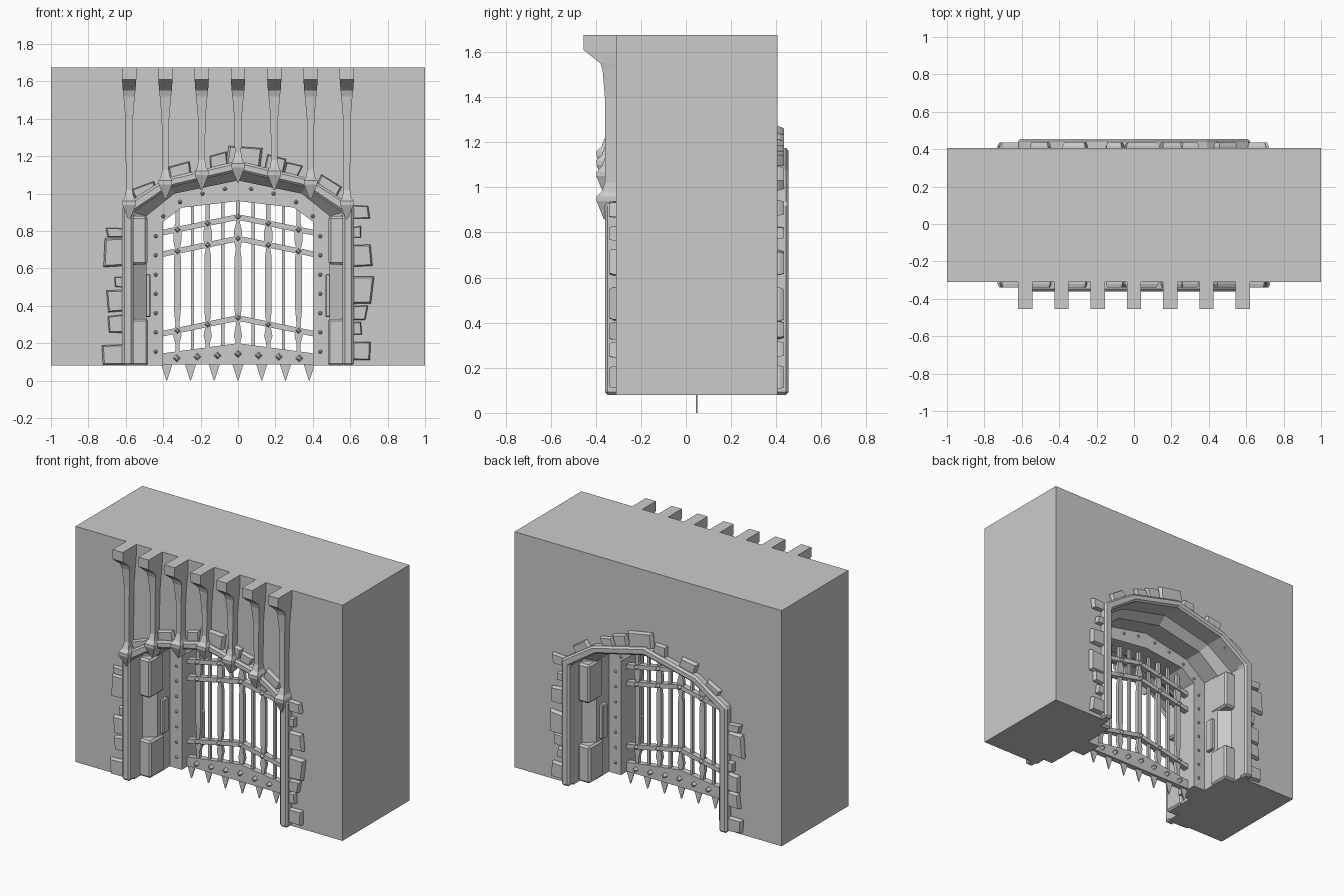
import bpy, bmesh, math, random
from mathutils import Vector

random.seed(4)
if "Cube" in bpy.data.objects:
    bpy.data.objects.remove(bpy.data.objects["Cube"])

stone = bpy.data.materials.new("grey_stone")
stone.use_nodes = True
GREY = (0.6, 0.6, 0.6, 1)
stone.diffuse_color = GREY
stone.node_tree.nodes["Principled BSDF"].inputs["Base Color"].default_value = GREY

FLOOR, TOP = 0.08, 1.675
FRONT, BACK = -0.31, 0.405
MID = (FRONT + BACK) / 2


def loft(name, rings):
    """Skin a row of equal-length closed rings and cap both ends."""
    bm = bmesh.new()
    rows = [[bm.verts.new(p) for p in ring] for ring in rings]
    n = len(rows[0])
    for a, b in zip(rows, rows[1:]):
        for i in range(n):
            j = (i + 1) % n
            bm.faces.new((a[i], a[j], b[j], b[i]))
    bm.faces.new(rows[0])
    bm.faces.new(rows[-1])
    bmesh.ops.recalc_face_normals(bm, faces=bm.faces)
    mesh = bpy.data.meshes.new(name)
    bm.to_mesh(mesh)
    bm.free()
    mesh.materials.append(stone)
    obj = bpy.data.objects.new(name, mesh)
    bpy.context.collection.objects.link(obj)
    return obj


def prism(name, outline, y0, y1):
    """Extrude an x-z outline along y."""
    return loft(name, [[(x, y, z) for x, z in outline] for y in (y0, y1)])


def box(name, x0, x1, y0, y1, z0, z1):
    return prism(name, [(x0, z0), (x1, z0), (x1, z1), (x0, z1)], y0, y1)


def bevel(obj, width):
    mod = obj.modifiers.new("bevel", "BEVEL")
    mod.width = width
    mod.segments = 1
    return obj


def flip(y):
    return 2 * MID - y


def arch(half, spring, shoulder_x, shoulder_z, apex):
    """Pointed low-poly arch from the left foot to the right foot."""
    right = [(half, FLOOR), (half, spring), (shoulder_x, shoulder_z)]
    return [(-x, z) for x, z in right] + [(0, apex)] + right[::-1]


def band(name, sections):
    """Arch-shaped band from (y, outer arch, inner arch) sections."""
    return loft(name, [[(x, y, z) for x, z in outer + inner[::-1]]
                       for y, outer, inner in sections])


outer = arch(0.62, 0.93, 0.39, 1.08, 1.175)
middle = arch(0.56, 0.90, 0.36, 1.035, 1.12)
lining = arch(0.49, 0.88, 0.34, 1.0, 1.07)
inner = arch(0.40, 0.85, 0.30, 0.925, 0.96)

# Wall block with the arched passage
prism("wall", [(-1, FLOOR), (-1, TOP), (1, TOP), (1, FLOOR)] + middle[::-1], FRONT, BACK)

# Stepped passage lining and the riveted gate frame
band("passage_lining", [(-0.22, outer, middle), (-0.16, outer, lining),
                        (flip(-0.16), outer, lining), (flip(-0.22), outer, middle)])
band("gate_frame", [(-0.03, middle, inner), (flip(-0.03), middle, inner)])


def stud(name, x, y, z, radius, height, sides, side):
    """Low faceted stud pointing along y."""
    rings = []
    for r, dy in ((radius, 0), (radius * 0.4, height)):
        rings.append([(x + r * math.cos(math.tau * k / sides), y + side * dy,
                       z + r * math.sin(math.tau * k / sides)) for k in range(sides)])
    loft(name, rings)


def side_stones(direction, rows):
    """Outlines of the rough blocks beside the arch."""
    for z0, z1, x in rows:
        yield [(direction * 0.58, z0), (direction * x, z0), (direction * x, z1),
               (direction * 0.58, z1)]


def tilted(cx, cz, w, h, degrees):
    """Outline of a rough block lying on the arch."""
    a = math.radians(degrees)
    return [(cx + u * w * math.cos(a) - v * h * math.sin(a),
             cz + u * w * math.sin(a) + v * h * math.cos(a))
            for u, v in ((-0.5, -0.5), (0.5, -0.5), (0.5, 0.5), (-0.5, 0.5))]


blocks = list(side_stones(-1, [(0.09, 0.19, 0.72), (0.26, 0.35, 0.69), (0.37, 0.48, 0.7),
                               (0.5, 0.56, 0.66), (0.61, 0.76, 0.72), (0.77, 0.82, 0.7)]))
blocks += side_stones(1, [(0.11, 0.21, 0.71), (0.25, 0.31, 0.66), (0.33, 0.4, 0.69),
                          (0.41, 0.55, 0.72), (0.61, 0.72, 0.71), (0.77, 0.82, 0.66),
                          (0.87, 0.94, 0.7)])
blocks += [tilted(*t) for t in [(-0.49, 1.01, 0.12, 0.08, 25), (-0.31, 1.11, 0.12, 0.1, 15),
                                (-0.1, 1.17, 0.1, 0.08, 10), (0.04, 1.2, 0.18, 0.1, -8),
                                (0.19, 1.15, 0.1, 0.09, -14), (0.29, 1.12, 0.08, 0.07, -18),
                                (0.48, 1.03, 0.12, 0.08, -32)]]

# Parts that repeat on the front and the back
for label, place, side in (("front", lambda y: y, -1), ("back", flip, 1)):
    bevel(band(label + "_arch_trim", [(place(-0.36), outer, middle),
                                      (place(-0.28), outer, middle)]), 0.012)
    for outline in blocks:
        rough = [Vector((x + random.uniform(-0.01, 0.01), z + random.uniform(-0.008, 0.008)))
                 for x, z in outline]
        centre = sum(rough, Vector((0, 0))) / 4
        small = [p.lerp(centre, 0.12) for p in rough]
        loft(label + "_edge_stone", [[(p.x, place(y), p.y) for p in ring] for ring, y in
                                     ((rough, -0.3), (rough, -0.322), (small, -0.34))])

    # Jamb blocks and side plates
    for s in (-1, 1):
        for name, x, z0, z1 in (("jamb_base", 0.48, FLOOR, 0.33), ("jamb_cap", 0.485, 0.62, 0.88)):
            bevel(box(label + "_" + name, s * x, s * 0.57, place(-0.25), place(-0.1), z0, z1), 0.012)
        bevel(box(label + "_jamb_plate", s * 0.467, s * 0.5, place(-0.13), place(-0.07),
                  0.34, 0.57), 0.006)

    # Frame rivets
    face = place(-0.03)
    spots = [(0.44, 0.155 + 0.103 * k) for k in range(7)]
    spots += [(0.4, 0.88), (0.31, 0.955), (0.19, 1.0), (0.07, 1.025)]
    for x, z in spots:
        for s in (-1, 1):
            stud(label + "_frame_rivet", s * x, face, z, 0.011, 0.01, 6, side)

# Ribs with corbel heads and pointed feet
trim_heights = (1.06, 1.02, 0.97, 0.86)
for k in range(-3, 4):
    x, tip = k * 0.194, trim_heights[abs(k)]
    profile = [(TOP, 0.038, -0.455), (1.61, 0.038, -0.455), (1.55, 0.034, -0.38),
               (1.52, 0.03, -0.37), (1.4, 0.02, -0.36), (tip + 0.16, 0.017, -0.36),
               (tip + 0.12, 0.024, -0.375), (tip + 0.1, 0.036, -0.397),
               (tip + 0.08, 0.036, -0.397), (tip, 0.004, -0.365)]
    loft("corbel_rib", [[(x - h, -0.3, z), (x + h, -0.3, z), (x + h, y, z), (x - h, y, z)]
                        for z, h, y in profile])


def gate_top(x):
    return 0.965 - 0.13 * abs(x)


# Gate bars, alternately broad and thin
for k in range(-4, 5):
    x, top = k * 0.081, gate_top(k * 0.081) + 0.01
    if k % 2 == 0:
        shape = [(0.011, 0.12), (0.011, 0.2), (0.022, 0.24), (0.011, 0.3), (0.018, 0.38),
                 (0.018, 0.66), (0.012, 0.7), (0.022, 0.75), (0.022, 0.8), (0.011, 0.84),
                 (0.011, top)]
        depth = 0.012
    else:
        shape = [(0.009, 0.12), (0.009, top)]
        depth = 0.009
    outline = [(x + w, z) for w, z in shape] + [(x - w, z) for w, z in shape[::-1]]
    prism("gate_bar", outline, MID - depth, MID + depth)


def chevron(name, apex, drop, thick, depth):
    half = 0.41
    prism(name, [(-half, apex - drop), (0, apex), (half, apex - drop),
                 (half, apex - drop - thick), (0, apex - thick),
                 (-half, apex - drop - thick)], MID - depth, MID + depth)


# Peaked cross bars with studs at the broad bars
for apex in (0.35, 0.775, 0.89):
    chevron("gate_cross_bar", apex, 0.085, 0.03, 0.02)
    for k in range(-2, 3):
        x = k * 0.162
        for s in (-1, 1):
            stud("gate_stud", x, MID + s * 0.02, apex - 0.015 - abs(x) * 0.21, 0.016, 0.02, 4, s)

# Bottom plate with studs and hanging spikes
prism("gate_bottom_plate", [(-0.41, 0.085), (-0.41, 0.145), (0, 0.2), (0.41, 0.145),
                            (0.41, 0.085)], MID - 0.02, MID + 0.02)
for k in range(-3, 4):
    for s in (-1, 1):
        stud("plate_stud", k * 0.109, MID + s * 0.02, 0.143 - abs(k) * 0.008, 0.02, 0.025, 4, s)
    x = k * 0.127
    prism("gate_spike", [(x - 0.03, 0.088), (x + 0.03, 0.088), (x + 0.002, 0),
                         (x - 0.002, 0)], MID - 0.004, MID + 0.004)
